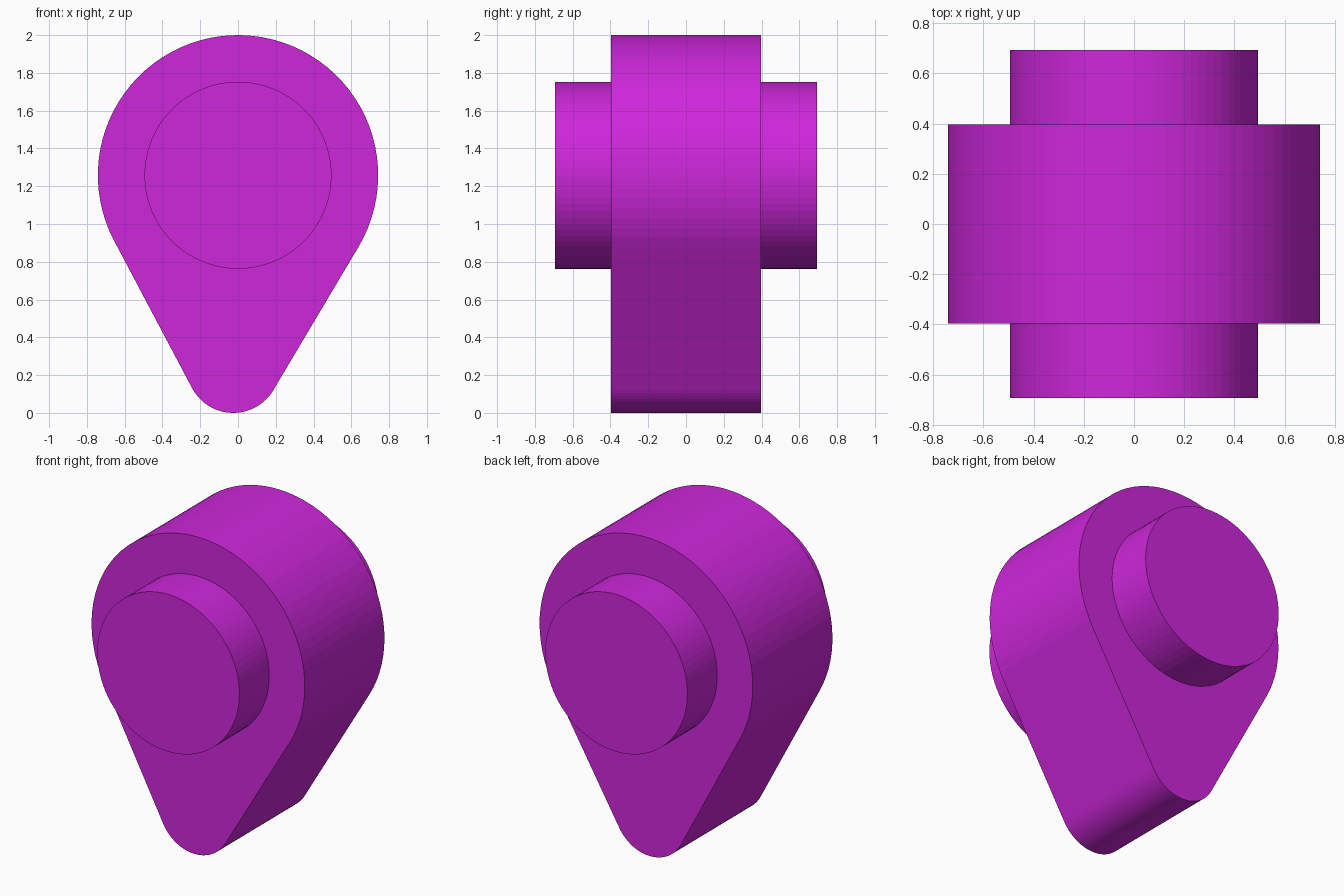
import bpy, bmesh, math

if "Cube" in bpy.data.objects:
    bpy.data.objects.remove(bpy.data.objects["Cube"])

SEGMENTS = 80
BIG = (0.0, 1.258, 0.742)       # x, z, radius of the round head
TIP = (-0.025, 0.247, 0.247)    # x, z, radius of the rounded tip

mat = bpy.data.materials.new("magenta")
mat.diffuse_color = (0.62, 0.02, 0.71, 1)
mat.use_nodes = True
mat.node_tree.nodes["Principled BSDF"].inputs["Base Color"].default_value = mat.diffuse_color


def arc(circle, start, end, steps):
    x, z, r = circle
    return [(x + r * math.cos(start + (end - start) * i / steps),
             z + r * math.sin(start + (end - start) * i / steps))
            for i in range(steps + 1)]


def extrude_profile(name, points, y0, y1):
    bm = bmesh.new()
    face = bm.faces.new([bm.verts.new((x, y0, z)) for x, z in points])
    result = bmesh.ops.extrude_face_region(bm, geom=[face])
    moved = [g for g in result["geom"] if isinstance(g, bmesh.types.BMVert)]
    bmesh.ops.translate(bm, verts=moved, vec=(0, y1 - y0, 0))
    bmesh.ops.recalc_face_normals(bm, faces=bm.faces)
    mesh = bpy.data.meshes.new(name)
    bm.to_mesh(mesh)
    bm.free()
    mesh.materials.append(mat)
    obj = bpy.data.objects.new(name, mesh)
    bpy.context.collection.objects.link(obj)
    return obj


# Teardrop body: two arcs joined by their outer tangent lines
dx, dz = TIP[0] - BIG[0], TIP[1] - BIG[1]
axis = math.atan2(dz, dx)
spread = math.acos((BIG[2] - TIP[2]) / math.hypot(dx, dz))
right, left = axis + spread, axis - spread + 2 * math.pi
profile = arc(BIG, right, left, 56) + arc(TIP, left, right + 2 * math.pi, 28)
extrude_profile("teardrop_body", profile, -0.396, 0.396)

# Round bosses on both faces
circle = arc((BIG[0], BIG[1], 0.495), 0, 2 * math.pi, SEGMENTS)[:-1]
for name, side in (("front_boss", -1), ("back_boss", 1)):
    extrude_profile(name, circle, side * 0.39, side * 0.693)
